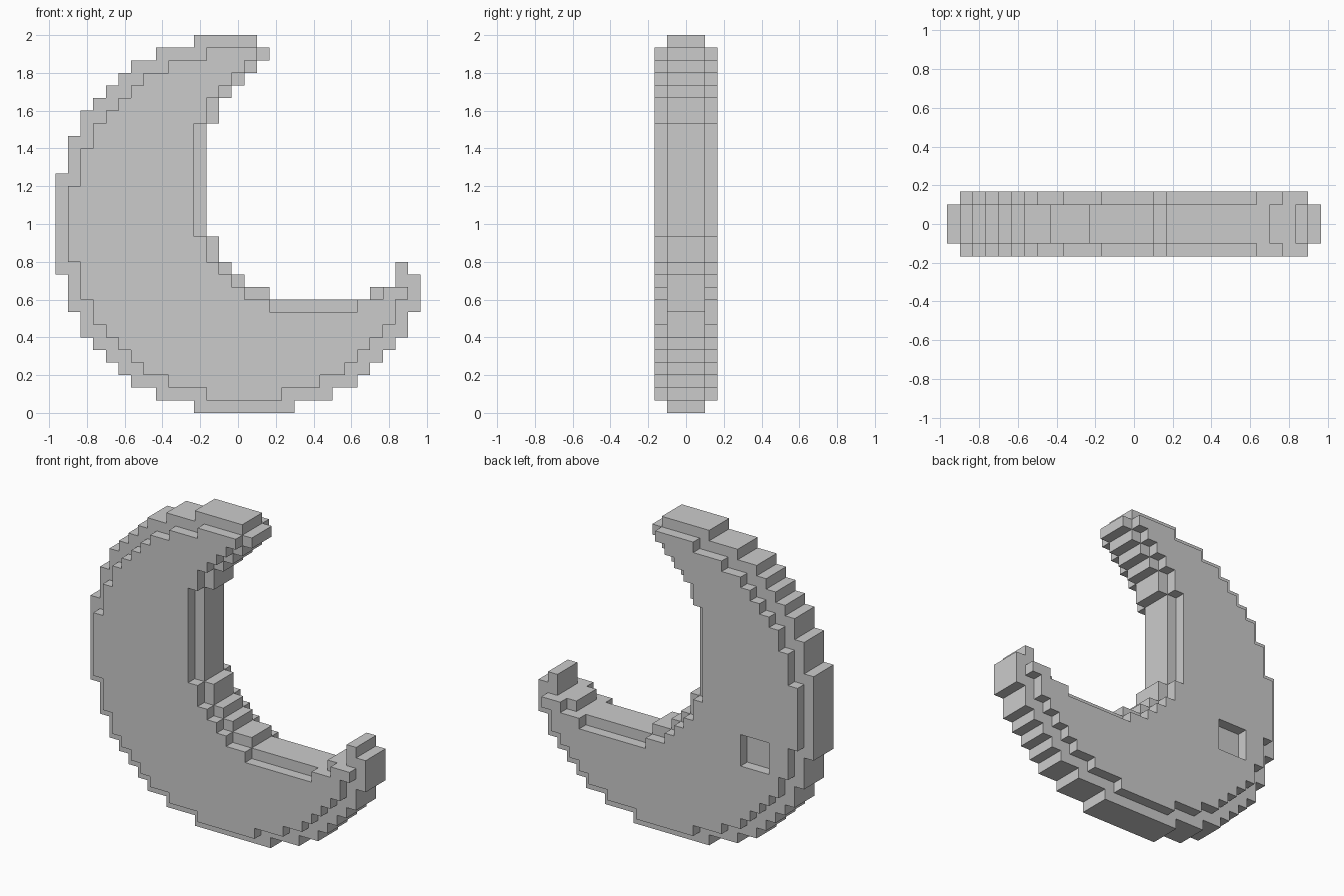
import bpy, bmesh

if "Cube" in bpy.data.objects:
    bpy.data.objects.remove(bpy.data.objects["Cube"])

U = 2 / 30  # block size

# Crescent outline, row by row from the bottom, in block columns 0..29
curve = [11, 8, 6, 5, 4, 3, 2, 2, 1, 1, 1]
back_edge = curve + [0] * 8 + curve[::-1]                      # outer curve, left
low_edge = [19, 22, 24, 25, 26, 27, 28, 28, 29, 29, 29, 28]    # outer curve, right
inner = [17, 15, 14, 13, 13] + [12] * 9 + [13, 13, 14, 15, 16, 17, 16]
inner_edge = dict(zip(range(9, 30), inner))                    # hollow side
horn_start = {9: 25, 10: 27, 11: 27}                           # lower horn tip


def row_cells(*spans):
    return {i for a, b in spans for i in range(a, b)}


# Core: full outline, three blocks thick
core = {}
for r in range(30):
    if r < 9:
        core[r] = row_cells((back_edge[r], low_edge[r]))
    else:
        core[r] = row_cells((back_edge[r], inner_edge[r]))
        if r in horn_start:
            core[r] |= row_cells((horn_start[r], low_edge[r]))

# Face layers: the outline stepped in by one block
plate = {}
for r in range(1, 29):
    left = max(back_edge[r - 1:r + 2]) + 1
    if r < 9:
        plate[r] = row_cells((left, min(low_edge[r - 1:r + 2]) - 1))
    else:
        right = min(inner_edge[r] - 1, inner_edge.get(r - 1, 99), inner_edge[r + 1])
        plate[r] = row_cells((left, right))
plate[8] -= set(range(17, 24))
plate[9] |= {26, 27}

# Solid blocks, with a square crater sunk in the back layer
solid = set()
for r in range(30):
    for y in (1, 2, 3):
        solid |= {(x, y, r) for x in core[r]}
    for y in (0, 4):
        solid |= {(x, y, r) for x in plate.get(r, ())}
solid -= {(x, 4, z) for x in (4, 5, 6) for z in (9, 10, 11)}

# Skin: only the exposed block sides
bm = bmesh.new()
verts = {}


def vert(p):
    if p not in verts:
        verts[p] = bm.verts.new(((p[0] - 14.5) * U, (p[1] - 2.5) * U, p[2] * U))
    return verts[p]


for cell in sorted(solid):
    for axis in range(3):
        for side in (0, 1):
            near = list(cell)
            near[axis] += 2 * side - 1
            if tuple(near) in solid:
                continue
            b, c = (axis + 1) % 3, (axis + 2) % 3
            quad = []
            for db, dc in ((0, 0), (1, 0), (1, 1), (0, 1)):
                p = list(cell)
                p[axis] += side
                p[b] += db
                p[c] += dc
                quad.append(vert(tuple(p)))
            bm.faces.new(quad if side else quad[::-1])

# Merge flat areas into single faces
bmesh.ops.dissolve_limit(bm, angle_limit=0.01, verts=bm.verts[:], edges=bm.edges[:])
mesh = bpy.data.meshes.new("crescent_moon")
bm.to_mesh(mesh)
bm.free()

grey = bpy.data.materials.new("light grey")
grey.diffuse_color = (0.6, 0.6, 0.6, 1)
grey.use_nodes = True
grey.node_tree.nodes["Principled BSDF"].inputs["Base Color"].default_value = grey.diffuse_color
mesh.materials.append(grey)
moon = bpy.data.objects.new("crescent_moon", mesh)
bpy.context.collection.objects.link(moon)
